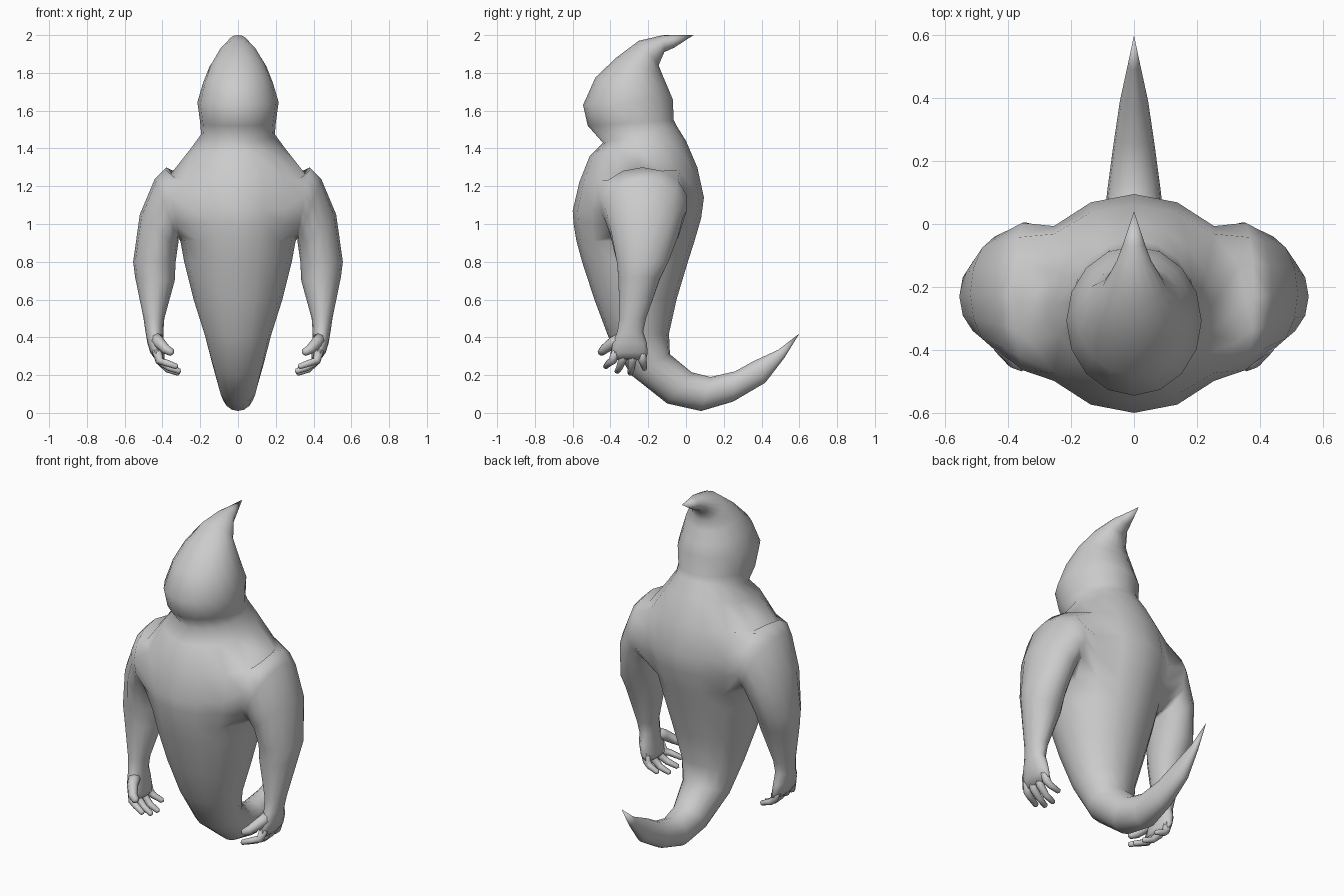
import bpy, bmesh
from math import sin, cos, pi
from mathutils import Vector

cube = bpy.data.objects.get("Cube")
if cube:
    bpy.data.objects.remove(cube)

grey = bpy.data.materials.new("plain grey")
grey.use_nodes = True
grey.diffuse_color = (0.6, 0.6, 0.6, 1)
grey.node_tree.nodes["Principled BSDF"].inputs["Base Color"].default_value = (0.6, 0.6, 0.6, 1)


def finish(bm, name):
    bmesh.ops.recalc_face_normals(bm, faces=bm.faces)
    mesh = bpy.data.meshes.new(name)
    bm.to_mesh(mesh)
    bm.free()
    mesh.materials.append(grey)
    mesh.polygons.foreach_set("use_smooth", [True] * len(mesh.polygons))
    obj = bpy.data.objects.new(name, mesh)
    bpy.context.collection.objects.link(obj)
    return obj


def skin(bm, a, b, skip=()):
    """Join two equal loops with quads."""
    n = len(a)
    for i in range(n):
        if i not in skip:
            j = (i + 1) % n
            bm.faces.new((a[i], a[j], b[j], b[i]))


def fan(bm, ring, point):
    tip = bm.verts.new(point)
    for i in range(len(ring)):
        bm.faces.new((ring[i - 1], ring[i], tip))


# Body, from hooked head to tail: front y, front z, back y, back z, half width
SIDES = 16
BODY = [
    (-.07, 2, -.06, 1.935, .035), (-.12, 2, -.115, 1.91, .055),
    (-.25, 1.97, -.145, 1.84, .10), (-.37, 1.88, -.125, 1.79, .15),
    (-.48, 1.775, -.095, 1.72, .185), (-.545, 1.63, -.07, 1.66, .215),
    (-.52, 1.52, -.065, 1.55, .2), (-.44, 1.43, -.05, 1.52, .195),
    (-.51, 1.36, 0, 1.44, .25),
    (-.565, 1.22, .06, 1.3, .36), (-.6, 1.07, .095, 1.14, .36),
    (-.595, 1, .08, 1.03, .335), (-.58, .91, .045, .91, .305),
    (-.55, .8, .01, .8, .285), (-.485, .6, -.05, .6, .235),
    (-.41, .4, -.09, .42, .175), (-.29, .2, -.085, .31, .135),
    (-.1, .05, .03, .215, .1), (.08, .01, .13, .19, .085),
    (.25, .06, .26, .22, .065), (.42, .16, .36, .275, .045),
    (.52, .29, .49, .335, .02)]
TOP, BOTTOM = 9, 12          # rings bounding the arm openings

bm = bmesh.new()
rings = []
for fy, fz, by, bz, w in BODY:
    front, back = Vector((0, fy, fz)), Vector((0, by, bz))
    ring = []
    for k in range(SIDES):
        a = 2 * pi * k / SIDES
        co = (front + back) / 2 + (front - back) / 2 * cos(a)
        co.x = w * sin(a)
        ring.append(bm.verts.new(co))
    rings.append(ring)
for r in range(len(rings) - 1):
    opening = (2, 3, 4, 5, 10, 11, 12, 13) if TOP <= r < BOTTOM else ()
    skin(bm, rings[r], rings[r + 1], opening)
fan(bm, rings[0], (0, .04, 2))
fan(bm, rings[-1], (0, .6, .42))

# Arms, shoulder to palm: outer x, z, inner x, z, front y, back y
ARM = [
    (.38, 1.3, .315, .925, -.47, .01), (.44, 1.24, .315, .905, -.44, -.01),
    (.52, 1.05, .32, .87, -.405, -.035), (.555, .8, .33, .8, -.37, -.09),
    (.545, .72, .335, .7, -.36, -.135), (.5, .5, .39, .5, -.355, -.21),
    (.49, .43, .395, .43, -.365, -.225), (.48, .37, .395, .37, -.39, -.205),
    (.465, .32, .39, .31, -.4, -.2), (.44, .285, .39, .28, -.39, -.21)]
for side in (1, -1):
    def at(r, k):
        return rings[r][k * side % SIDES]
    loop = [at(BOTTOM, k) for k in range(2, 7)]
    loop += [at(r, 6) for r in range(BOTTOM - 1, TOP, -1)]
    loop += [at(TOP, k) for k in range(6, 1, -1)]
    loop += [at(r, 2) for r in range(TOP + 1, BOTTOM)]
    n = len(loop)
    for ox, oz, ix, iz, fy, by in ARM:
        outer, inner = Vector((ox, 0, oz)), Vector((ix, 0, iz))
        ring = []
        for i in range(n):
            a = pi + (i - 2) * 2 * pi / n
            co = (outer + inner) / 2 + (outer - inner) / 2 * cos(a)
            co.y = (fy + by) / 2 - (by - fy) / 2 * sin(a)
            co.x *= side
            ring.append(bm.verts.new(co))
        skin(bm, loop, ring)
        loop = ring
    bm.faces.new(loop)
finish(bm, "body_with_arms")


# Fingers: tapered bent tubes
def finger(bm, path, radius):
    pts = [Vector(p) for p in path]
    last = None
    for i, p in enumerate(pts):
        d = (pts[min(i + 1, len(pts) - 1)] - pts[max(i - 1, 0)]).normalized()
        u = d.cross(Vector((0, 1, 0))).normalized()
        v = d.cross(u)
        rad = radius * (1 - .45 * i / (len(pts) - 1))
        ring = [bm.verts.new(p + (u * cos(pi * k / 4) + v * sin(pi * k / 4)) * rad)
                for k in range(8)]
        if last:
            skin(bm, last, ring)
        else:
            bm.faces.new(ring)
        last = ring
    fan(bm, last, pts[-1] + d * rad * .7)


# base y, tip y, tip x, tip z
FINGERS = [(-.37, -.425, .325, .245), (-.325, -.365, .31, .22),
           (-.28, -.295, .315, .21), (-.235, -.22, .34, .235)]
for side, name in ((1, "left_fingers"), (-1, "right_fingers")):
    bm = bmesh.new()
    for y, ty, tx, tz in FINGERS:
        finger(bm, [(.43 * side, y, .33), (.415 * side, (y * 2 + ty) / 3, .275),
                    ((tx + .055) * side, (y + ty * 2) / 3, tz + .02),
                    (tx * side, ty, tz)], .026)
    finger(bm, [(.44 * side, -.33, .4), (.415 * side, -.39, .37),
                (.38 * side, -.435, .335), (.35 * side, -.45, .32)], .036)
    finish(bm, name)
